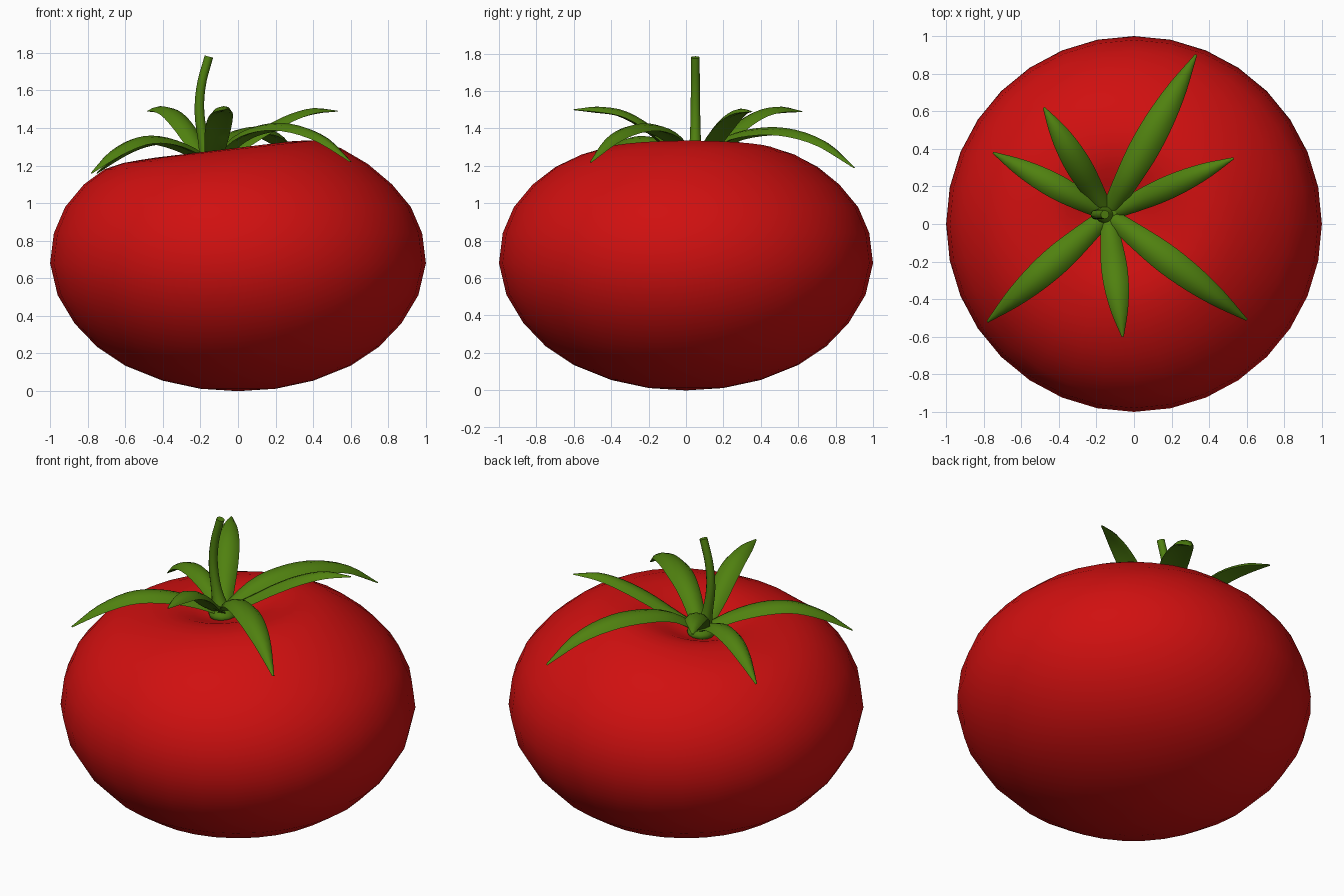
import bpy, bmesh, math
from mathutils import Vector

if "Cube" in bpy.data.objects:
    bpy.data.objects.remove(bpy.data.objects["Cube"])


def material(name, rgb):
    m = bpy.data.materials.new(name)
    m.diffuse_color = (*rgb, 1)
    m.use_nodes = True
    m.node_tree.nodes["Principled BSDF"].inputs["Base Color"].default_value = m.diffuse_color
    return m


RED = material("tomato_red", (0.63, 0.005, 0.005))
GREEN = material("leaf_green", (0.08, 0.22, 0.005))
CX, CY = -0.14, 0.05          # calyx axis


def spline(vals, t):
    """Catmull-Rom sample of evenly spaced values, t in 0..1."""
    n = len(vals) - 1
    i = min(int(t * n), n - 1)
    u = t * n - i
    p1, p2 = vals[i], vals[i + 1]
    p0 = vals[i - 1] if i > 0 else p1 * 2 - p2
    p3 = vals[i + 2] if i + 2 <= n else p2 * 2 - p1
    return 0.5 * (p1 * 2 + (p2 - p0) * u + (p0 * 2 - p1 * 5 + p2 * 4 - p3) * u * u
                  + (p1 * 3 - p0 - p2 * 3 + p3) * u ** 3)


def loft(name, rings, mat):
    """Skin closed rings into a capped, smooth mesh."""
    bm = bmesh.new()
    vr = [[bm.verts.new(p) for p in ring] for ring in rings]
    n = len(vr[0])
    for a, b in zip(vr, vr[1:]):
        for i in range(n):
            j = (i + 1) % n
            bm.faces.new((a[i], a[j], b[j], b[i]))
    bm.faces.new(vr[0][::-1])
    bm.faces.new(vr[-1])
    bmesh.ops.recalc_face_normals(bm, faces=bm.faces)
    me = bpy.data.meshes.new(name)
    bm.to_mesh(me)
    bm.free()
    me.materials.append(mat)
    ob = bpy.data.objects.new(name, me)
    bpy.context.collection.objects.link(ob)
    bpy.context.view_layer.objects.active = ob
    ob.select_set(True)
    bpy.ops.object.shade_smooth_by_angle(angle=math.radians(60))
    ob.select_set(False)
    return ob


# Fruit: turned profile with an off-centre dimple and a tilted rim
profile = [(0.01, 0), (0.2, 0.012), (0.4, 0.055), (0.6, 0.135), (0.75, 0.235),
           (0.87, 0.36), (0.96, 0.51), (1, 0.68), (0.98, 0.84), (0.92, 0.98),
           (0.82, 1.1), (0.7, 1.195), (0.58, 1.255), (0.47, 1.288), (0.37, 1.295),
           (0.27, 1.275), (0.18, 1.24), (0.09, 1.205), (0.01, 1.19)]
rings = []
for k, (r, z) in enumerate(profile):
    ring = []
    for i in range(32):
        a = 2 * math.pi * i / 32
        x, y, h = r * math.cos(a), r * math.sin(a), z
        if k > 9:
            s = max(0, 1 - r / 0.75)
            x, y = x + CX * s, y + CY * s
            h += 0.12 * x * min(1, max(0, (0.75 - r) / 0.3))
        ring.append((x, y, h))
    rings.append(ring)
loft("fruit", rings, RED)

# Sepals: tip x, tip y, width scale, heights along the length
sepals = [
    (0.33, 0.90, 1.10, (1.21, 1.34, 1.385, 1.38, 1.32, 1.19)),
    (0.53, 0.35, 0.85, (1.21, 1.29, 1.38, 1.45, 1.49, 1.49)),
    (0.60, -0.51, 1.05, (1.21, 1.35, 1.405, 1.40, 1.34, 1.22)),
    (-0.06, -0.60, 0.95, (1.21, 1.30, 1.41, 1.48, 1.50, 1.50)),
    (-0.78, -0.52, 1.05, (1.21, 1.29, 1.335, 1.335, 1.27, 1.16)),
    (-0.75, 0.38, 0.90, (1.21, 1.29, 1.33, 1.32, 1.26, 1.16)),
    (-0.48, 0.62, 0.95, (1.21, 1.30, 1.41, 1.48, 1.50, 1.49)),
]
widths = (0.04, 0.06, 0.073, 0.068, 0.046, 0.006)
# arched lens cross-section: (sideways, arch height, thickness)
section = [(-1, -0.3, 0), (-0.6, -0.08, 1), (0, 0.05, 1), (0.6, -0.08, 1),
           (1, -0.3, 0), (0.6, -0.08, -1), (0, 0.05, -1), (-0.6, -0.08, -1)]
STEPS = 16
for n, (tx, ty, ws, hs) in enumerate(sepals):
    flat = Vector((tx - CX, ty - CY, 0))
    side = Vector((-flat.y, flat.x, 0)).normalized()

    def centre(t):
        return Vector((CX, CY, 0)) + flat * t + Vector((0, 0, spline(hs, t)))

    rings = []
    for i in range(STEPS + 1):
        t = i / STEPS
        tan = centre(min(1, t + 0.02)) - centre(max(0, t - 0.02))
        up = tan.cross(side).normalized()
        if up.z < 0:
            up = -up
        w = spline(widths, t) * ws
        th = 0.014 * min(1, w / 0.04)
        rings.append([centre(t) + side * (u * w) + up * (h * w + v * th)
                      for u, h, v in section])
    loft(f"sepal_{n + 1}", rings, GREEN)


def tube(name, pts, radii):
    """Round tube through points in the xz plane."""
    pts = [Vector(p) for p in pts]
    rings = []
    for i in range(15):
        t = i / 14
        c, r = spline(pts, t), spline(radii, t)
        tan = (spline(pts, min(1, t + 0.02)) - spline(pts, max(0, t - 0.02))).normalized()
        s = Vector((0, 1, 0))
        u = tan.cross(s)
        rings.append([c + s * (r * math.cos(a)) + u * (r * math.sin(a))
                      for a in (2 * math.pi * j / 12 for j in range(12))])
    loft(name, rings, GREEN)


# Stem and the hub where the sepals meet
tube("stem", [(-0.14, CY, 1.18), (-0.18, CY, 1.32), (-0.205, CY, 1.48),
              (-0.195, CY, 1.63), (-0.155, CY, 1.78)],
     (0.06, 0.032, 0.026, 0.024, 0.023))
tube("calyx_hub", [(CX, CY, 1.16), (CX, CY, 1.20), (CX, CY, 1.25)],
     (0.06, 0.08, 0.055))
